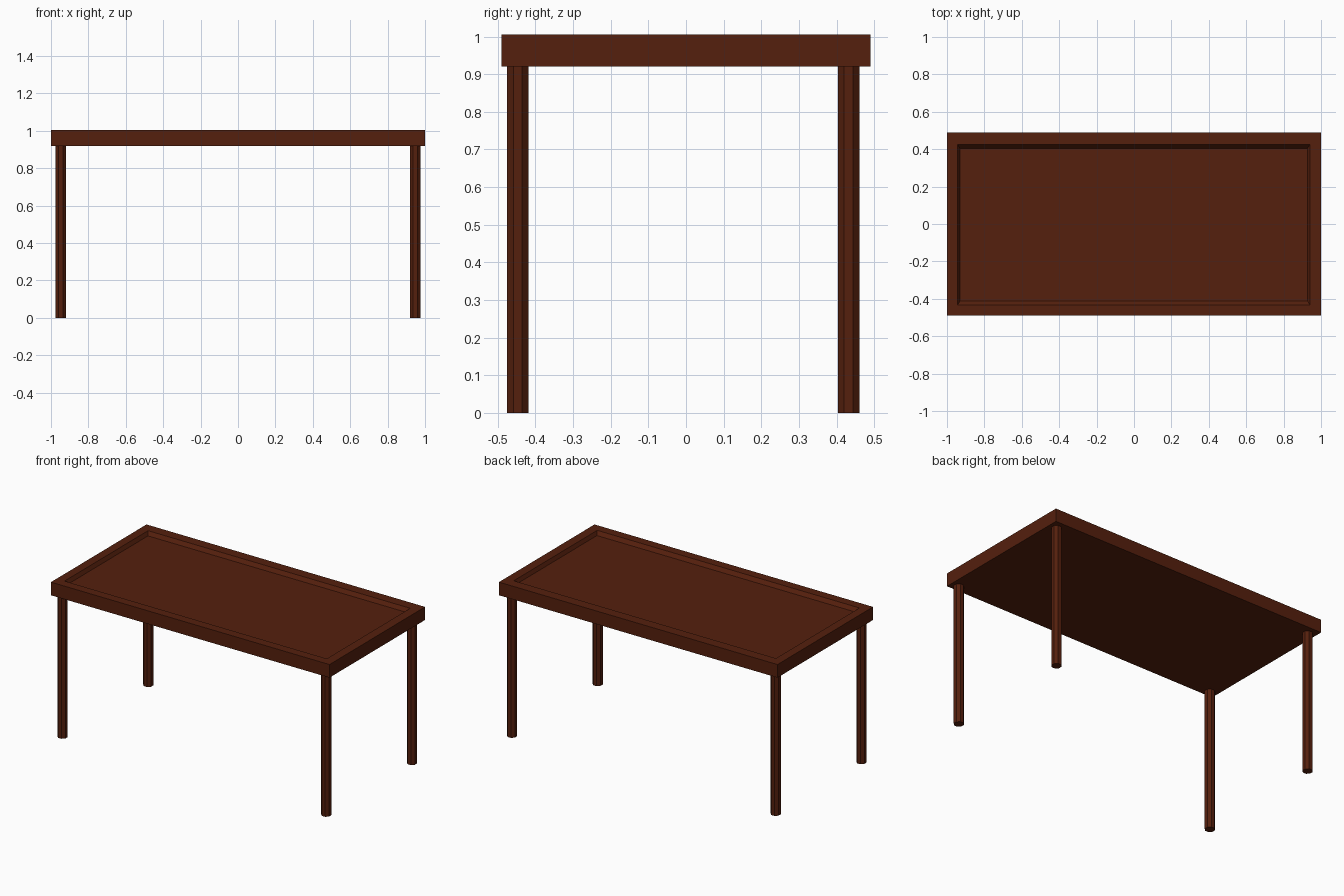
import bpy, bmesh, math

if "Cube" in bpy.data.objects:
    bpy.data.objects.remove(bpy.data.objects["Cube"])

wood = bpy.data.materials.new("dark_wood")
wood.diffuse_color = (0.09, 0.014, 0.004, 1)
wood.use_nodes = True
wood.node_tree.nodes["Principled BSDF"].inputs["Base Color"].default_value = wood.diffuse_color


def finish(bm, name):
    bmesh.ops.recalc_face_normals(bm, faces=bm.faces[:])
    mesh = bpy.data.meshes.new(name)
    bm.to_mesh(mesh)
    bm.free()
    mesh.materials.append(wood)
    obj = bpy.data.objects.new(name, mesh)
    bpy.context.collection.objects.link(obj)
    return obj


def ring(bm, x0, x1, y0, y1, z):
    return [bm.verts.new(p) for p in
            ((x0, y0, z), (x1, y0, z), (x1, y1, z), (x0, y1, z))]


# Table top: slab with a raised rim sloping down to a sunken panel
bm = bmesh.new()
loops = [ring(bm, *r) for r in (
    (-1, 1, -0.49, 0.49, 0.92),
    (-1, 1, -0.49, 0.49, 1.005),
    (-0.943, 0.94, -0.432, 0.424, 1.005),
    (-0.93, 0.928, -0.412, 0.405, 0.982),
)]
for a, b in zip(loops, loops[1:]):
    for i in range(4):
        j = (i + 1) % 4
        bm.faces.new((a[i], a[j], b[j], b[i]))
bm.faces.new(loops[0])
bm.faces.new(loops[-1])
finish(bm, "table_top")

# Four octagonal legs
for side, x in (("left", -0.947), ("right", 0.947)):
    for end, y in (("front", -0.447), ("back", 0.432)):
        bm = bmesh.new()
        bmesh.ops.create_cone(bm, cap_ends=True, segments=8,
                              radius1=0.0308, radius2=0.0308, depth=0.92)
        leg = finish(bm, f"{end}_{side}_leg")
        leg.location = (x, y, 0.46)
        leg.rotation_euler.z = math.pi / 8
